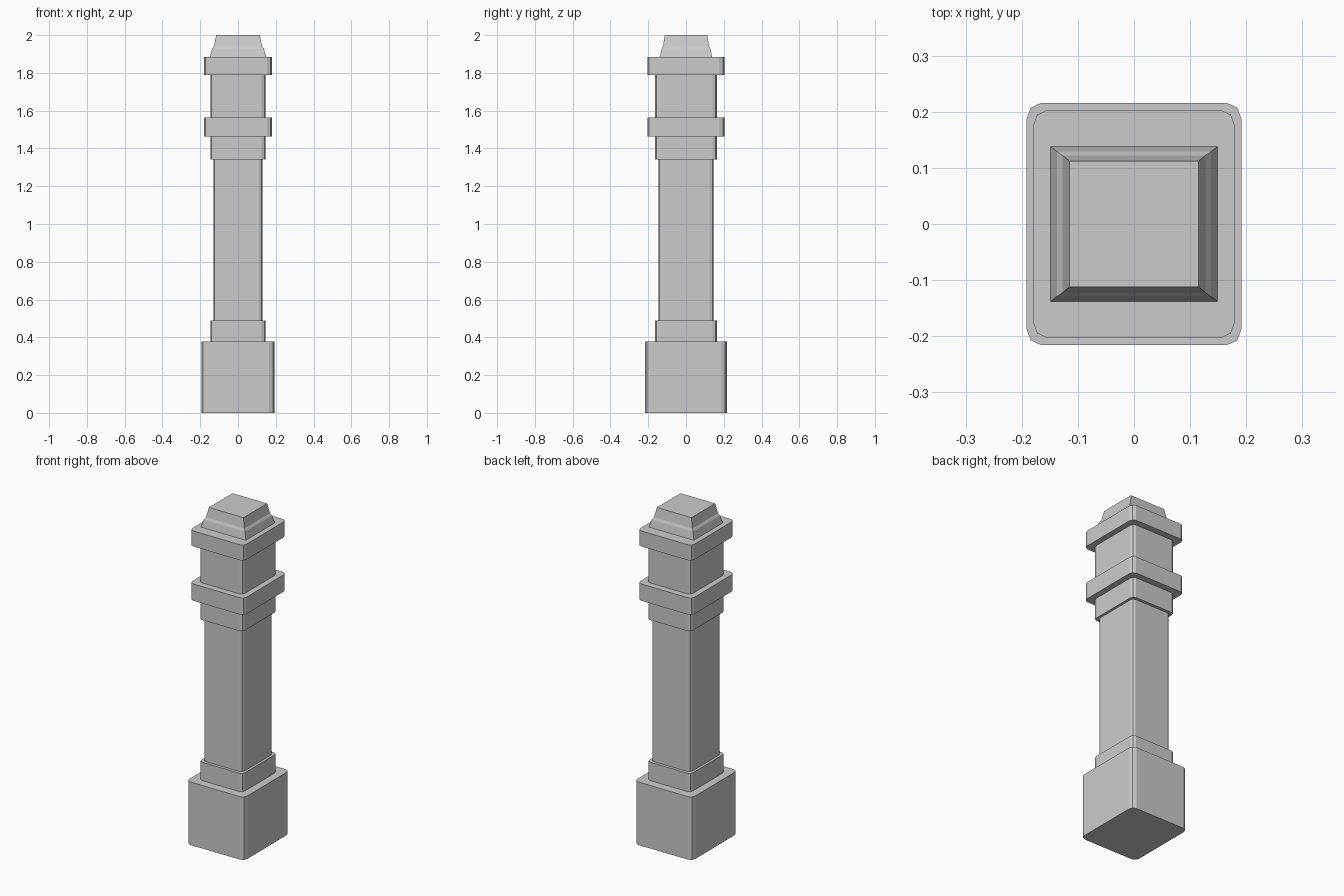
import bpy, math

if "Cube" in bpy.data.objects:
    bpy.data.objects.remove(bpy.data.objects["Cube"])


def loft(name, rings):
    """Skin a closed stack of matching rings into one solid."""
    n = len(rings[0])
    verts = [p for ring in rings for p in ring]
    faces = [tuple(reversed(range(n)))]
    for k in range(len(rings) - 1):
        for i in range(n):
            a, b = k * n + i, k * n + (i + 1) % n
            faces.append((a, b, b + n, a + n))
    faces.append(tuple(range(len(verts) - n, len(verts))))
    mesh = bpy.data.meshes.new(name)
    mesh.from_pydata(verts, [], faces)
    obj = bpy.data.objects.new(name, mesh)
    bpy.context.collection.objects.link(obj)
    return obj


def rounded_ring(hx, hy, z, ratio=0.14):
    """Rectangle with two-segment corners, in proportion to its size."""
    pts = []
    for q, (sx, sy) in enumerate([(1, 1), (-1, 1), (-1, -1), (1, -1)]):
        for s in range(3):
            a = math.radians(90 * q + 45 * s)
            pts.append((hx * (sx * (1 - ratio) + ratio * math.cos(a)),
                        hy * (sy * (1 - ratio) + ratio * math.sin(a)), z))
    return pts


def sharp_ring(hx, hy, z):
    return [(hx, hy, z), (-hx, hy, z), (-hx, -hy, z), (hx, -hy, z)]


# Stacked blocks: name, half width, half depth, bottom, top
blocks = [
    ("base", 0.192, 0.216, 0.0, 0.378),
    ("plinth", 0.145, 0.164, 0.378, 0.488),
    ("shaft", 0.130, 0.146, 0.488, 1.342),
    ("neck", 0.145, 0.164, 1.342, 1.464),
    ("lower_band", 0.180, 0.203, 1.464, 1.565),
    ("upper_block", 0.145, 0.164, 1.565, 1.79),
    ("upper_band", 0.180, 0.203, 1.79, 1.883),
]
for name, hx, hy, z0, z1 in blocks:
    loft(name, [rounded_ring(hx, hy, z0), rounded_ring(hx, hy, z1)])

# Stepped, tapering cap with mitred corners
cap_profile = [(0.149, 0.138, 1.883), (0.137, 0.129, 1.928),
               (0.127, 0.122, 1.942), (0.115, 0.112, 2.0)]
loft("cap", [sharp_ring(*p) for p in cap_profile])
